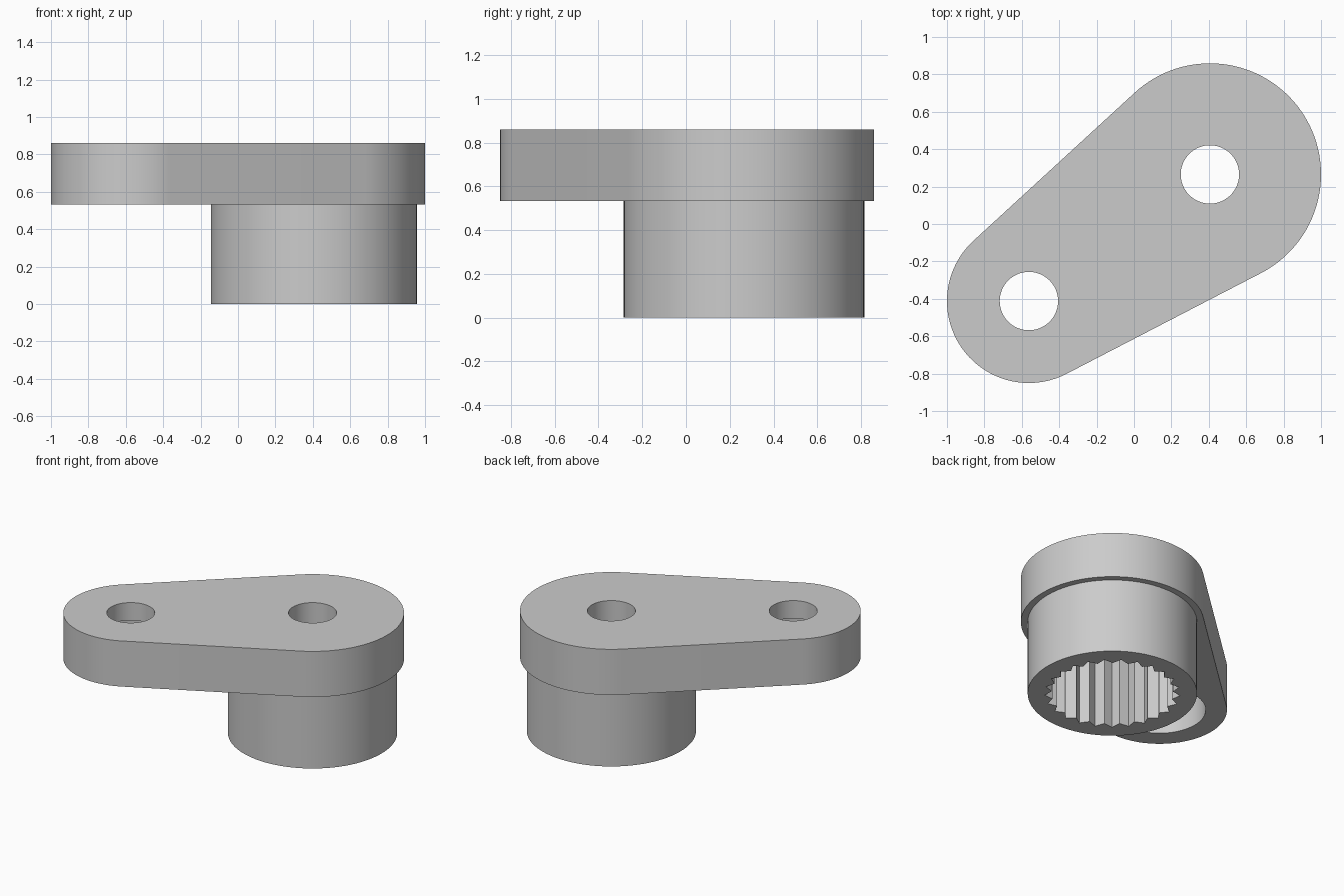
import bpy
import bmesh
import math
from math import cos, sin, pi

cube = bpy.data.objects.get("Cube")
if cube:
    bpy.data.objects.remove(cube, do_unlink=True)

# Main dimensions
HUB = (0.406, 0.265)
TIP = (-0.562, -0.412)
HUB_R, TIP_R = 0.594, 0.438
BARREL_R, HOLE_R, RECESS_R = 0.55, 0.156, 0.3
PLATE_Z, TOP_Z = 0.533, 0.86
RECESS_DEPTH = 0.2
TEETH, ROOT_R, CREST_R = 25, 0.44, 0.395

grey = bpy.data.materials.new("light grey")
grey.use_nodes = True
colour = (0.6, 0.6, 0.6, 1)
grey.diffuse_color = colour
grey.node_tree.nodes["Principled BSDF"].inputs["Base Color"].default_value = colour


def arc(centre, radius, start, end, steps):
    """Points along an arc, both ends included."""
    angles = [start + (end - start) * i / steps for i in range(steps + 1)]
    return [(centre[0] + radius * cos(a), centre[1] + radius * sin(a)) for a in angles]


def circle(centre, radius, steps=96):
    return arc(centre, radius, 0, 2 * pi, steps)[:-1]


def prism(name, outline, low, high):
    """Extrude a counter-clockwise outline from low to high."""
    bm = bmesh.new()
    base = bm.faces.new([bm.verts.new((x, y, low)) for x, y in outline])
    top = bmesh.ops.extrude_face_region(bm, geom=[base])["geom"]
    verts = [v for v in top if isinstance(v, bmesh.types.BMVert)]
    bmesh.ops.translate(bm, verts=verts, vec=(0, 0, high - low))
    bmesh.ops.recalc_face_normals(bm, faces=bm.faces[:])
    mesh = bpy.data.meshes.new(name)
    bm.to_mesh(mesh)
    bm.free()
    mesh.materials.append(grey)
    obj = bpy.data.objects.new(name, mesh)
    bpy.context.collection.objects.link(obj)
    return obj


def cut(target, cutter):
    """Subtract the cutter, then discard it."""
    bpy.context.view_layer.objects.active = target
    mod = target.modifiers.new("cut", "BOOLEAN")
    mod.operation = "DIFFERENCE"
    mod.solver = "EXACT"
    mod.object = cutter
    bpy.ops.object.modifier_apply(modifier=mod.name)
    bpy.data.objects.remove(cutter, do_unlink=True)


# Lever plate: two round ends joined by their common tangents
dx, dy = HUB[0] - TIP[0], HUB[1] - TIP[1]
axis = math.atan2(dy, dx)
spread = math.acos((TIP_R - HUB_R) / math.hypot(dx, dy))
outline = arc(HUB, HUB_R, axis - spread, axis + spread, 64)
outline += arc(TIP, TIP_R, axis + spread, axis + 2 * pi - spread, 56)
plate = prism("lever_plate", outline, PLATE_Z, TOP_Z)

# Screw holes through the plate and the recess under the narrow end
for centre in (HUB, TIP):
    cut(plate, prism("hole_cutter", circle(centre, HOLE_R, 64), PLATE_Z - 0.1, TOP_Z + 0.1))
cut(plate, prism("recess_cutter", circle(TIP, RECESS_R), PLATE_Z - 0.1, PLATE_Z + RECESS_DEPTH))

# Barrel with a toothed bore
barrel = prism("splined_barrel", circle(HUB, BARREL_R, 100), 0, PLATE_Z)
spline = []
for i in range(TEETH * 2):
    r = CREST_R if i % 2 else ROOT_R
    a = pi * i / TEETH
    spline.append((HUB[0] + r * cos(a), HUB[1] + r * sin(a)))
cut(barrel, prism("spline_cutter", spline, -0.1, PLATE_Z + 0.1))

# Smooth round walls, crisp edges
for obj in (plate, barrel):
    bpy.ops.object.select_all(action="DESELECT")
    obj.select_set(True)
    bpy.context.view_layer.objects.active = obj
    bpy.ops.object.shade_smooth_by_angle(angle=math.radians(30))
